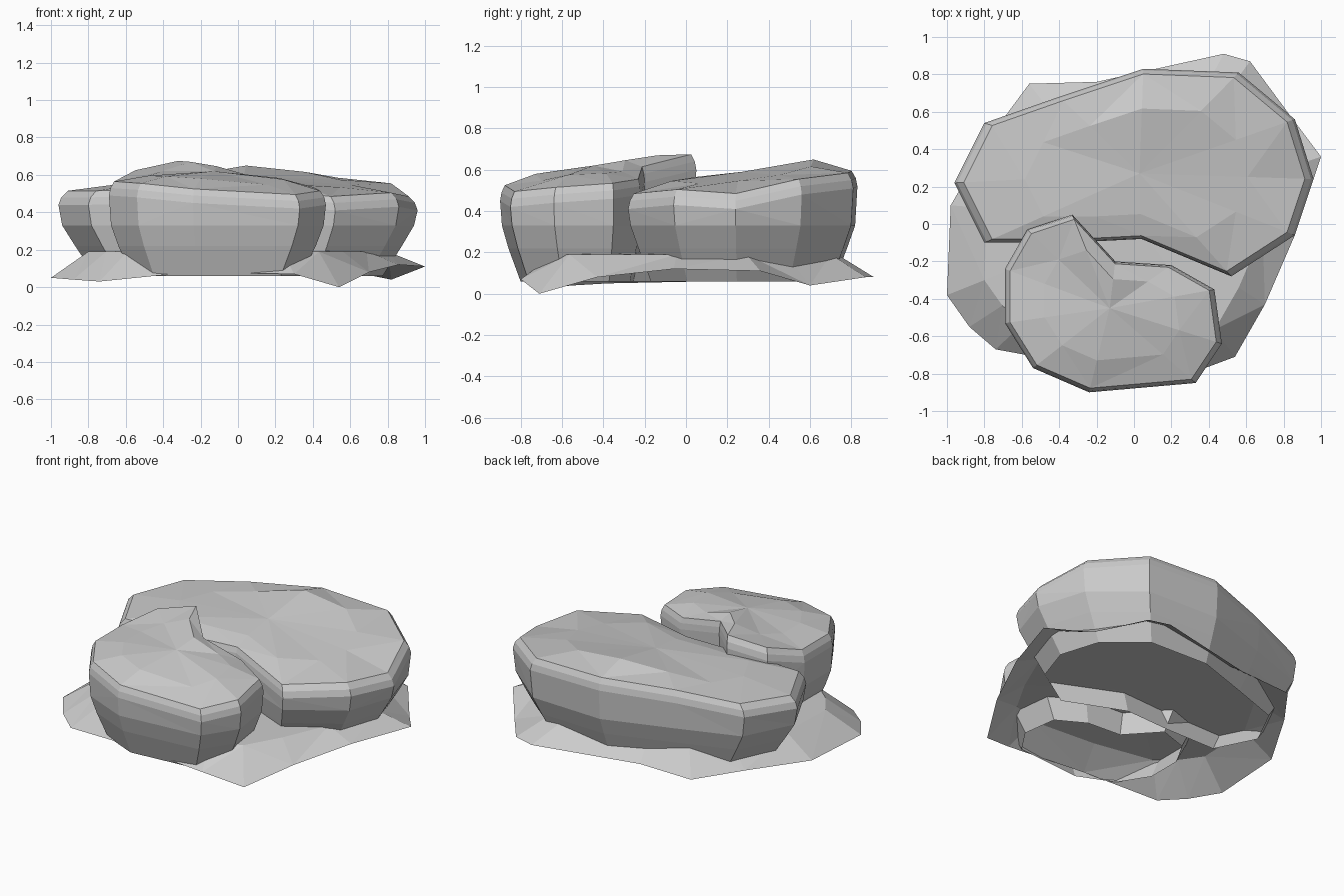
import bpy, bmesh

if "Cube" in bpy.data.objects:
    bpy.data.objects.remove(bpy.data.objects["Cube"])


def loft(name, rings, apex=None):
    """Skin a stack of equal-length rings, closing the top with a fan."""
    bm = bmesh.new()
    layers = [[bm.verts.new(p) for p in ring] for ring in rings]
    n = len(rings[0])
    for lo, hi in zip(layers, layers[1:]):
        for i in range(n):
            j = (i + 1) % n
            bm.faces.new((lo[i], lo[j], hi[j], hi[i]))
    tip = bm.verts.new(apex)
    for i in range(n):
        bm.faces.new((layers[-1][i], layers[-1][(i + 1) % n], tip))
    bmesh.ops.triangulate(bm, faces=[f for f in bm.faces if len(f.verts) > 3])
    bmesh.ops.recalc_face_normals(bm, faces=bm.faces[:])
    mesh = bpy.data.meshes.new(name)
    bm.to_mesh(mesh)
    bm.free()
    obj = bpy.data.objects.new(name, mesh)
    bpy.context.collection.objects.link(obj)
    return obj


def ring(rim, c, s, z=None, dz=0.0):
    """Scaled copy of a rim about centre c, at fixed height z or lifted by dz."""
    return [(c[0] + (x - c[0]) * s, c[1] + (y - c[1]) * s,
             h + dz if z is None else z) for x, y, h in rim]


def rock(name, rim, c, apex, base, bumps):
    """Open-bottomed boulder: undercut wall, bevelled rim and faceted top."""
    mid = ring(rim, c, 0.62)
    mid = [(x, y, 0.4 * (z + 0.07) + 0.6 * apex + bumps.get(i, 0))
           for i, (x, y, z) in enumerate(mid)]
    rings = [ring(rim, c, base, z=0.06), ring(rim, c, 0.91, z=0.22),
             ring(rim, c, 0.98, z=0.33), ring(rim, c, 1.0),
             ring(rim, c, 0.985, dz=0.04), ring(rim, c, 0.95, dz=0.075), mid]
    return loft(name, rings, (c[0], c[1], apex))


# Large flat boulder at the back
large_rim = [(-0.96, 0.22, .44), (-0.8, 0.54, .46), (-0.4, 0.68, .50),
             (0.05, 0.83, .52), (0.56, 0.81, .51), (0.86, 0.56, .48),
             (0.96, 0.24, .41), (0.86, -0.06, .43), (0.52, -0.28, .41),
             (0.04, -0.08, .46), (-0.35, -0.10, .45), (-0.8, -0.10, .44)]
rock("large_rock", large_rim, (0.03, 0.27), 0.59, 0.8,
     {3: 0.06, 4: 0.03, 2: 0.02, 7: -0.02})

# Small boulder leaning over the front
small_rim = [(-0.69, -0.24, .49), (-0.57, -0.03, .55), (-0.33, 0.05, .60),
             (-0.10, -0.2, .54), (0.2, -0.22, .48), (0.43, -0.35, .46),
             (0.47, -0.64, .44), (0.33, -0.85, .42), (-0.24, -0.9, .45),
             (-0.54, -0.77, .48), (-0.69, -0.53, .49)]
rock("small_rock", small_rim, (-0.13, -0.45), 0.62, 0.78,
     {2: 0.03, 3: 0.03, 7: -0.02})

# Low earth mound with a ragged edge
edge = [(-1.0, -0.38, .05), (-0.98, 0.1, .06), (-0.76, 0.48, .08),
        (-0.56, 0.75, .07), (-0.2, 0.76, .08), (0.48, 0.91, .08),
        (0.62, 0.87, .08), (0.82, 0.6, .04), (1.0, 0.36, .11),
        (0.86, -0.06, .12), (0.7, -0.43, .08), (0.54, -0.71, 0),
        (0.3, -0.8, .07), (-0.25, -0.76, .08), (-0.74, -0.67, .03),
        (-0.88, -0.55, .04)]
centre = (0.0, 0.02)
loft("earth_mound", [edge, ring(edge, centre, 0.8, z=0.19)], (0, 0.02, 0.2))
